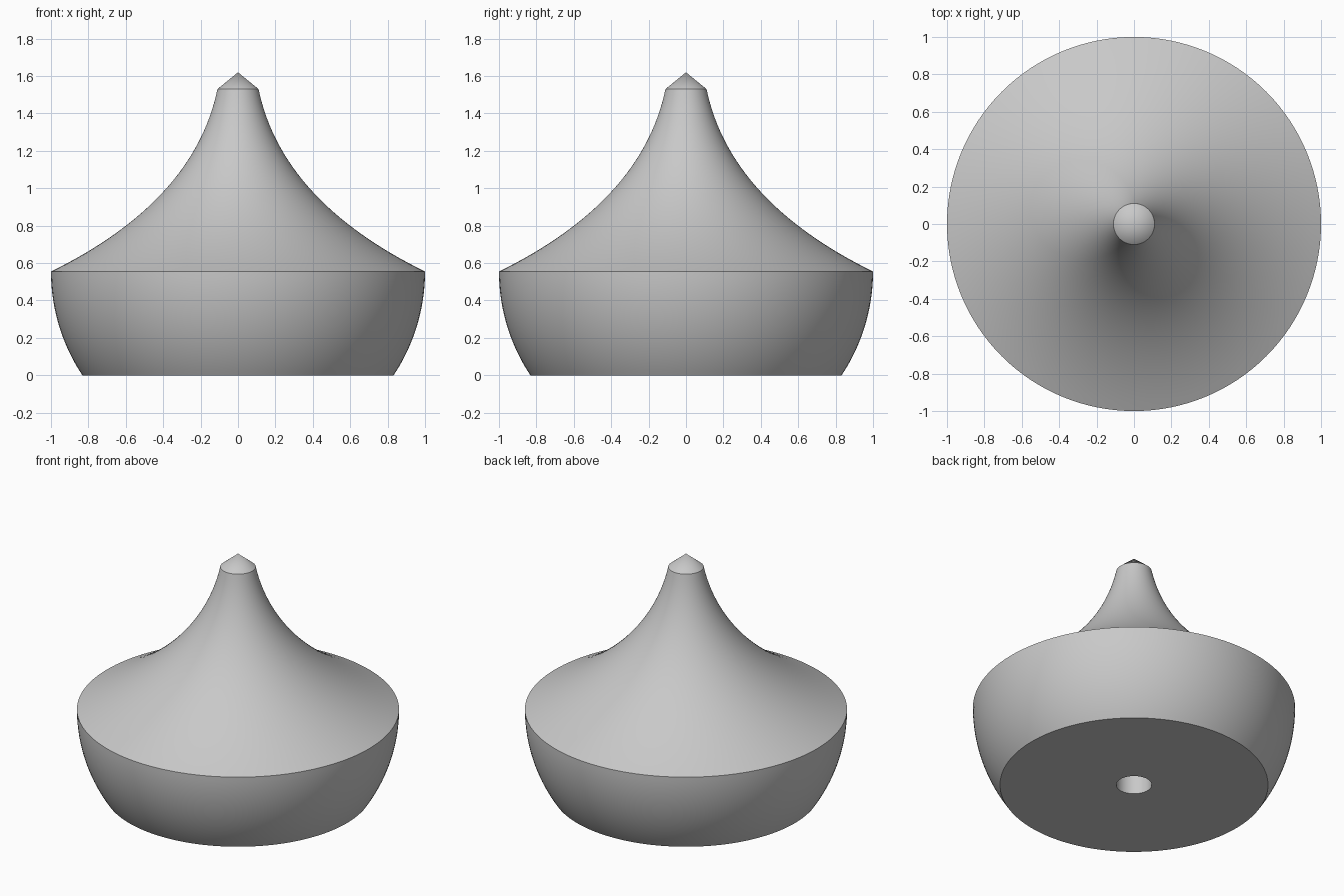
import bpy, bmesh, math
from mathutils import Vector

cube = bpy.data.objects.get("Cube")
if cube:
    bpy.data.objects.remove(cube, do_unlink=True)

SEGMENTS = 128
RIM_Z = 0.555
HOLE_R = 0.11
NECK = Vector((0.11, 1.53))

grey = bpy.data.materials.new("plain grey")
grey.use_nodes = True
colour = (0.58, 0.58, 0.58, 1)
grey.diffuse_color = colour
grey.node_tree.nodes["Principled BSDF"].inputs["Base Color"].default_value = colour


def lathe(name, profile):
    """Revolve (radius, height) points around the z axis."""
    bm = bmesh.new()
    verts = [bm.verts.new((r, 0, z)) for r, z in profile]
    edges = [bm.edges.new(pair) for pair in zip(verts, verts[1:])]
    bmesh.ops.spin(bm, geom=verts + edges, cent=(0, 0, 0), axis=(0, 0, 1),
                   angle=math.tau, steps=SEGMENTS, use_duplicate=False)
    bmesh.ops.remove_doubles(bm, verts=bm.verts, dist=0.0001)
    bmesh.ops.recalc_face_normals(bm, faces=bm.faces)
    mesh = bpy.data.meshes.new(name)
    bm.to_mesh(mesh)
    bm.free()
    mesh.materials.append(grey)
    obj = bpy.data.objects.new(name, mesh)
    bpy.context.collection.objects.link(obj)
    bpy.ops.object.select_all(action='DESELECT')
    obj.select_set(True)
    bpy.context.view_layer.objects.active = obj
    bpy.ops.object.shade_smooth_by_angle(angle=math.radians(25))
    return obj


# Blind hole in the underside
hole = [(0, 0.5), (HOLE_R, 0.5), (HOLE_R, 0)]

# Rounded bowl: part of a unit sphere centred at rim height
start = -math.asin(RIM_Z)
bowl = [(math.cos(a), RIM_Z + math.sin(a))
        for a in (start * (1 - i / 20) for i in range(21))]

# Concave sweep from the rim up to the neck
rim, bend = Vector((1, RIM_Z)), Vector((0.235, 0.93))
sweep = []
for i in range(1, 33):
    t = i / 32
    sweep.append(tuple(rim * (1 - t) ** 2 + bend * 2 * t * (1 - t) + NECK * t * t))

# Pointed conical tip
tip = [(0, 1.62)]

lathe("turned_body", hole + bowl + sweep + tip)
